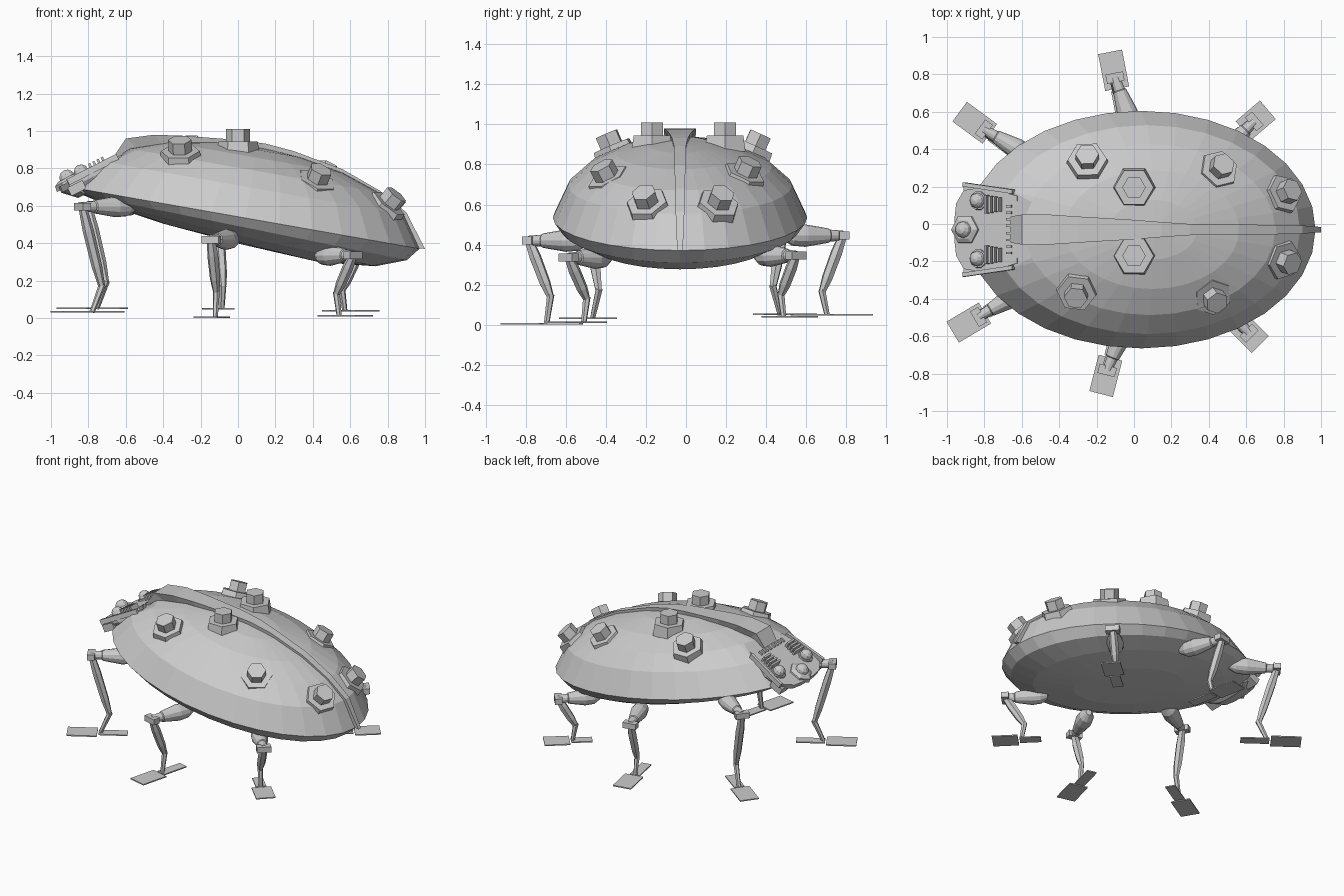
import bpy, bmesh
from math import sin, cos, pi, radians
from mathutils import Vector, Matrix

if "Cube" in bpy.data.objects:
    bpy.data.objects.remove(bpy.data.objects["Cube"])

MID = -0.03                                   # y of the body's mid plane
TILT = Matrix.Translation((0.04, MID, 0.535)) @ Matrix.Rotation(radians(10), 4, 'Y')
FACE = Matrix.Translation((-0.795, MID, 0.785)) @ Matrix.Rotation(radians(-27), 4, 'Y')


def finish(bm, name, mat=None):
    bmesh.ops.remove_doubles(bm, verts=bm.verts, dist=1e-5)
    bmesh.ops.recalc_face_normals(bm, faces=bm.faces)
    me = bpy.data.meshes.new(name)
    bm.to_mesh(me)
    bm.free()
    ob = bpy.data.objects.new(name, me)
    if mat:
        ob.matrix_world = mat
    bpy.context.collection.objects.link(ob)
    return ob


def skin(name, rings, mat=None):
    """Join rings of points into a closed skin with capped ends."""
    bm = bmesh.new()
    vs = [[bm.verts.new(p) for p in r] for r in rings]
    n = len(vs[0])
    for a, b in zip(vs, vs[1:]):
        for i in range(n):
            bm.faces.new((a[i], a[(i + 1) % n], b[(i + 1) % n], b[i]))
    bm.faces.new(vs[0][::-1])
    bm.faces.new(vs[-1])
    return finish(bm, name, mat)


def circle(r, z, n):
    return [(r * cos(2 * pi * i / n), r * sin(2 * pi * i / n), z) for i in range(n)]


def lathe(name, start, direction, stations, n, mat=None):
    """Turned shape along a direction; stations are (distance, radius)."""
    m = Matrix.Translation(start) @ Vector(direction).to_track_quat('Z', 'Y').to_matrix().to_4x4()
    return skin(name, [circle(r, d, n) for d, r in stations], mat @ m if mat else m)


def box(name, size, mat):
    bm = bmesh.new()
    bmesh.ops.create_cube(bm, size=1, matrix=Matrix.Diagonal((*size, 1)))
    return finish(bm, name, mat)


def dome(name, r, mat):
    bm = bmesh.new()
    bmesh.ops.create_uvsphere(bm, u_segments=10, v_segments=6, radius=r)
    return finish(bm, name, mat)


# shell: elliptical rings, sliced off in front for the face
A, B, N = 0.945, 0.635, 32
profile = [(0.02, 0.385), (0.25, 0.37), (0.5, 0.328), (0.72, 0.258), (0.88, 0.165), (1, 0),
           (0.94, -0.05), (0.77, -0.098), (0.45, -0.135), (0.02, -0.142)]
rings = []
for r, h in profile:
    ring = []
    for x, y, _ in circle(r, 0, N):
        ring.append((A * x, B * y, h * (1 + 0.5 * A * x) if h < 0 else h))
    rings.append(ring)
body = skin("shell", rings, TILT)
bm = bmesh.new()
bm.from_mesh(body.data)
to_local = TILT.inverted()
bmesh.ops.bisect_plane(bm, geom=bm.verts[:] + bm.edges[:] + bm.faces[:],
                       plane_co=to_local @ FACE @ Vector((0, 0, -0.01)),
                       plane_no=(to_local @ FACE).to_3x3() @ Vector((0, 0, 1)))
front = [v for v in bm.verts if (TILT @ v.co).x < -0.62
         and (FACE.inverted() @ TILT @ v.co).z > -0.009]
bmesh.ops.delete(bm, geom=front, context='VERTS')
bmesh.ops.holes_fill(bm, edges=[e for e in bm.edges if e.is_boundary], sides=0)
bm.to_mesh(body.data)
bm.free()

# ridge along the back: (x, z, half width)
ridge = [(-0.66, 0.87, 0.07), (-0.60, 0.96, 0.08), (-0.45, 0.98, 0.08), (-0.3, 0.975, 0.07),
         (0, 0.953, 0.052), (0.15, 0.932, 0.04), (0.3, 0.892, 0.03), (0.56, 0.795, 0.027),
         (0.76, 0.68, 0.025), (0.9, 0.565, 0.022), (1.0, 0.37, 0.014)]
rings = []
for x, z, w in ridge:
    inward = (Vector((0.04, 0, 0.45)) - Vector((x, 0, z))).normalized() * 0.11
    rings.append([(x, MID - w, z), (x, MID + w, z),
                  (x + inward.x, MID + w * 0.6, z + inward.z),
                  (x + inward.x, MID - w * 0.6, z + inward.z)])
skin("back_ridge", rings)

# hexagonal studs: centre of each tip
tips = [(0, 0.195, 1.01), (0, -0.17, 1.01), (-0.25, 0.36, 0.925), (-0.31, -0.385, 0.925),
        (0.47, 0.31, 0.79), (0.435, -0.41, 0.77), (0.83, 0.175, 0.635), (0.83, -0.205, 0.64)]
for i, tip in enumerate(tips):
    p = to_local @ Vector(tip)
    n = TILT.to_3x3() @ Vector((p.x / A ** 2, p.y / B ** 2, p.z / 0.40 ** 2))
    n = Vector((0, 0, 1)) if i < 2 else n.normalized()
    tip = Vector(tip) + (n * 0.03 if i > 1 else n * 0)
    lathe(f"stud_base_{i}", tip - n * 0.145, n, [(0, 0.118), (0.08, 0.105)], 6)
    lathe(f"stud_{i}", tip - n * 0.08, n, [(0, 0.063), (0.08, 0.063)], 6)

# face plate
outline = [(-0.185, 0.06), (-0.175, 0.14), (-0.13, 0.21), (0.0, 0.23), (0.19, 0.18)]
outline += [(x, -y) for x, y in reversed(outline)]
skin("face_plate", [[(x * 0.8 + 0.03, y * 0.85, -0.10) for x, y in outline],
                    [(x, y, -0.035) for x, y in outline],
                    [(x, y, 0) for x, y in outline]], FACE)

# nose with domed tip
lathe("nose_base", (-0.12, 0, -0.02), (0, 0, 1), [(0, 0.085), (0.03, 0.08), (0.045, 0.055)], 6, FACE)
dome("nose_tip", 0.046, FACE @ Matrix.Translation((-0.12, 0, 0.02)))

# eyes, louvres, side rails and vents, mirrored
for s, side in ((1, "left"), (-1, "right")):
    lathe(f"{side}_eye_ring", (-0.04, s * 0.155, -0.02), (0, 0, 1), [(0, 0.055), (0.03, 0.05)], 10, FACE)
    dome(f"{side}_eye", 0.042, FACE @ Matrix.Translation((-0.04, s * 0.155, 0.015)))
    for k in range(4):
        box(f"{side}_louvre_{k}", (0.013, 0.10 - 0.008 * k, 0.045),
            FACE @ Matrix.Translation((0.018 + 0.025 * k, s * 0.135, 0.015)))
    box(f"{side}_face_rail", (0.30, 0.022, 0.035),
        FACE @ Matrix.Translation((0.02, s * 0.222, 0.0)) @ Matrix.Rotation(-s * 0.13, 4, 'Z'))
    box(f"{side}_jaw", (0.09, 0.09, 0.05), FACE @ Matrix.Translation((-0.10, s * 0.185, -0.05)))
    for k in range(4):
        box(f"{side}_vent_{k}", (0.03, 0.012, 0.02),
            FACE @ Matrix.Translation((0.145, s * (0.02 + 0.035 * k), 0.003)))

# legs: name, ankle, foot direction, knee offset and height, elbow offset and height,
# thigh direction, thigh length scale, heel length
legs = [("front_left", (-0.755, 0.47, 0.052), (-0.80, 0.59), 0.06, 0.60, -0.06, 0.19, (-0.85, 0.5), 1.02, 0.19),
        ("front_right", (-0.78, -0.466, 0.033), (-0.86, -0.51), 0.06, 0.595, -0.06, 0.17, (-0.86, -0.5), 1.02, 0.19),
        ("middle_left", (-0.086, 0.704, 0.050), (-0.19, 0.98), 0.08, 0.445, -0.025, 0.165, (-0.33, 0.94), 1, 0.19),
        ("middle_right", (-0.121, -0.696, 0.005), (-0.25, -0.97), 0.09, 0.42, -0.02, 0.14, (-0.38, -0.92), 1, 0.19),
        ("rear_left", (0.571, 0.487, 0.040), (0.76, 0.65), 0.095, 0.345, -0.02, 0.15, (0.70, 0.70), 0.88, 0.14),
        ("rear_right", (0.541, -0.51, 0.012), (0.70, -0.70), 0.105, 0.335, -0.02, 0.13, (0.68, -0.72), 0.88, 0.14)]
for name, ankle, d, ko, kz, eo, ez, td, ts, heel in legs:
    ankle = Vector(ankle)
    out = Vector((*d, 0)).normalized()
    thigh = Vector((*td, 0)).normalized()
    yaw = Matrix.Rotation(Vector((1, 0)).angle_signed(Vector(d)) * -1, 4, 'Z')
    knee = ankle + out * ko
    knee.z = kz
    elbow = ankle + out * eo
    elbow.z = ez
    # thigh swelling towards the hip
    lathe(name + "_thigh", knee, -thigh,
          [(a * ts, r) for a, r in ((0, 0.025), (0.07, 0.03), (0.075, 0.036), (0.20, 0.056),
                                    (0.27, 0.05), (0.32, 0.02))], 12)
    box(name + "_knee", (0.05, 0.095, 0.04), Matrix.Translation(knee) @ yaw)
    # shin in two parts
    v = elbow - knee
    ln = v.length
    lathe(name + "_upper_shin", knee, v, [(0, 0.022), (ln * 0.3, 0.03), (ln * 0.75, 0.028), (ln, 0.018)], 6)
    v = ankle - elbow
    lathe(name + "_lower_shin", elbow, v, [(-0.01, 0.019), (v.length, 0.014)], 6)
    # toe and heel plates
    flat = Matrix.Translation(ankle) @ yaw
    toe = 0.20 if heel > 0.15 else 0.17
    box(name + "_toe", (toe, 0.13, 0.008), flat @ Matrix.Translation((0.02 + toe / 2, 0, 0)))
    box(name + "_heel", (heel, 0.07, 0.008), flat @ Matrix.Translation((0.01 - heel / 2, 0, 0)))
